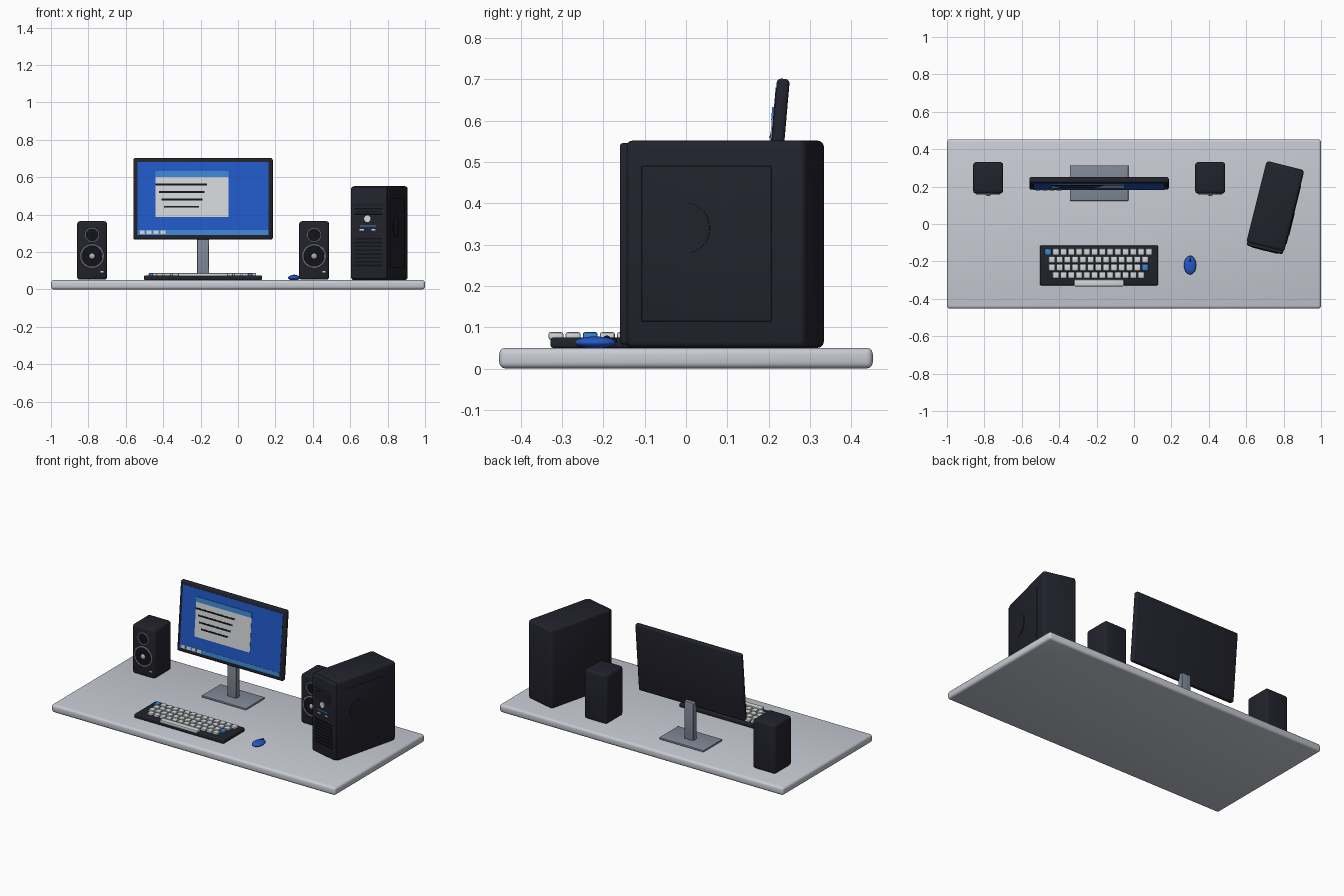
import bpy, bmesh
from math import radians, pi
from mathutils import Matrix, Vector

if "Cube" in bpy.data.objects:
    bpy.data.objects.remove(bpy.data.objects["Cube"])


def material(name, rgb):
    m = bpy.data.materials.new(name)
    m.use_nodes = True
    m.diffuse_color = (*rgb, 1)
    m.node_tree.nodes["Principled BSDF"].inputs["Base Color"].default_value = (*rgb, 1)
    return m


DESK = material("pale grey", (.58, .6, .66))
DARK = material("charcoal", (.016, .016, .026))
BLACK = material("black", (.006, .006, .01))
STEEL = material("steel grey", (.22, .25, .31))
SILVER = material("silver", (.42, .44, .48))
WHITE = material("off white", (.66, .68, .7))
BLUE = material("blue", (.016, .1, .58))
SKY = material("light blue", (.045, .24, .65))

HERE = Matrix.Identity(4)
FACE_FRONT = Matrix.Rotation(pi / 2, 4, 'X')
FACE_SIDE = Matrix.Rotation(pi / 2, 4, 'Y')
made = []


def finish(name, bm, mats, frame=HERE):
    mesh = bpy.data.meshes.new(name)
    bm.to_mesh(mesh)
    bm.free()
    ob = bpy.data.objects.new(name, mesh)
    for m in mats:
        mesh.materials.append(m)
    ob.matrix_world = frame
    bpy.context.collection.objects.link(ob)
    made.append(ob)
    return ob


def add_box(bm, size, loc, bevel=0, segments=3, index=0):
    part = bmesh.new()
    bmesh.ops.create_cube(part, size=1, matrix=Matrix.Translation(loc) @ Matrix.Diagonal((*size, 1)))
    if bevel:
        bmesh.ops.bevel(part, geom=part.edges[:], offset=bevel, segments=segments,
                        profile=.5, affect='EDGES')
    for f in part.faces:
        f.material_index = index
    temp = bpy.data.meshes.new("temp")
    part.to_mesh(temp)
    part.free()
    bm.from_mesh(temp)
    bpy.data.meshes.remove(temp)


def box(name, size, loc, mat, bevel=0, frame=HERE):
    bm = bmesh.new()
    add_box(bm, size, loc, bevel)
    return finish(name, bm, [mat], frame)


def disc(name, radius, depth, loc, mat, turn=FACE_FRONT, frame=HERE):
    bm = bmesh.new()
    bmesh.ops.create_cone(bm, cap_ends=True, segments=40, radius1=radius, radius2=radius,
                          depth=depth, matrix=Matrix.Translation(loc) @ turn)
    return finish(name, bm, [mat], frame)


def ball(name, radii, loc, mat, frame=HERE):
    bm = bmesh.new()
    bmesh.ops.create_uvsphere(bm, u_segments=32, v_segments=16, radius=1,
                              matrix=Matrix.Translation(loc) @ Matrix.Diagonal((*radii, 1)))
    return finish(name, bm, [mat], frame)


def ring(name, major, minor, loc, mat):
    # a small circle swept around the y axis
    bm = bmesh.new()
    bmesh.ops.create_circle(bm, segments=8, radius=minor, matrix=Matrix.Translation((major, 0, 0)))
    bmesh.ops.spin(bm, geom=bm.edges[:], cent=(0, 0, 0), axis=(0, 1, 0),
                   angle=2 * pi, steps=40, use_merge=True)
    bmesh.ops.remove_doubles(bm, verts=bm.verts[:], dist=1e-5)
    bmesh.ops.recalc_face_normals(bm, faces=bm.faces[:])
    return finish(name, bm, [mat], Matrix.Translation(loc))


# Desk top
box("desk_top", (2, .905, .05), (0, 0, .025), DESK, .015)

# Monitor stand
MX = -.187
box("stand_base", (.313, .19, .012), (MX, .219, .056), STEEL, .003)
box("stand_neck", (.064, .035, .25), (MX, .222, .175), STEEL, .004)

# Monitor, tilted back
TILT = Matrix.Translation((MX, .217, .484)) @ Matrix.Rotation(radians(-5), 4, 'X')
box("monitor_case", (.746, .031, .437), (0, 0, 0), DARK, .01, TILT)


def plate(name, x0, x1, z0, z1, front, mat):
    # thin plate on the screen, given by its edges on the desk
    box(name, (x1 - x0, .004, z1 - z0),
        ((x0 + x1) / 2 - MX, .002 - front, (z0 + z1) / 2 - .484), mat, 0, TILT)


plate("screen", -.538, .164, .29, .68, .017, BLUE)
plate("task_bar", -.538, .164, .29, .315, .0185, SKY)
plate("window_body", -.44, -.05, .385, .602, .0195, WHITE)
plate("window_title", -.44, -.05, .6, .632, .021, SKY)
for i in range(4):
    x = -.512 + i * .037
    plate("task_icon", x - .013, x + .013, .293, .313, .02, WHITE)
for z, x0, x1 in ((.56, -.44, -.166), (.52, -.422, -.178), (.479, -.41, -.19), (.44, -.396, -.208)):
    plate("text_line", x0, x1, z - .005, z + .005, .021, BLACK)

# Speakers
for side, x in (("right", -.78), ("left", .407)):
    front = .163
    box(side + "_speaker_case", (.16, .168, .313), (x, .247, .2085), DARK, .015)
    disc(side + "_woofer_cone", .06, .006, (x, front, .178), BLACK)
    ring(side + "_woofer_ring", .06, .0045, (x, front - .002, .178), SILVER)
    ball(side + "_woofer_cap", (.016, .01, .016), (x, front - .003, .178), SILVER)
    disc(side + "_tweeter_cone", .036, .006, (x, front, .291), BLACK)
    ring(side + "_tweeter_ring", .036, .003, (x, front - .002, .291), SILVER)
    box(side + "_power_light", (.016, .005, .008), (x + .054, front, .096), WHITE)

# Computer tower, turned on the desk
TOWER = Matrix.Translation((.753, .083, 0)) @ Matrix.Rotation(radians(-14), 4, 'Z')
box("tower_case", (.208, .45, .502), (0, .012, .301), DARK, .016, TOWER)
box("tower_bezel", (.198, .03, .488), (0, -.213, .302), DARK, .008, TOWER)
FRONT = -.228
for z in (.455, .417):
    box("drive_bay", (.156, .006, .03), (0, FRONT, z), DARK, .002, TOWER)
    box("drive_slot", (.13, .002, .004), (0, FRONT - .003, z), BLACK, 0, TOWER)
disc("power_button", .018, .01, (-.005, FRONT, .378), WHITE, FACE_FRONT, TOWER)
box("light_strip", (.088, .005, .007), (-.003, FRONT, .339), SKY, 0, TOWER)
for x in (-.036, .028):
    box("front_port", (.024, .005, .008), (x, FRONT, .318), WHITE, 0, TOWER)
for i in range(8):
    box("vent_slat", (.15, .006, .009), (0, FRONT, .128 + i * .0205), BLACK, 0, TOWER)
box("side_panel", (.006, .324, .376), (.104, -.008, .302), DARK, .002, TOWER)
disc("side_badge", .061, .006, (.107, -.06, .34), DARK, FACE_SIDE, TOWER)

# Keyboard with rows of keys
box("keyboard_case", (.63, .214, .025), (MX, -.221, .0625), DARK, .006)
bm = bmesh.new()
PITCH = .0415
for row, count in enumerate((14, 13, 13, 12)):
    for k in range(count):
        accent = (row == 0 and k == 0) or (row == 2 and k == count - 1)
        x = MX - .003 + (k - (count - 1) / 2) * PITCH
        add_box(bm, (.035, .036, .018), (x, -.149 - row * PITCH, .079), .005, 2, int(accent))
add_box(bm, (.265, .036, .018), (MX, -.315, .079), .005, 2)
finish("keyboard_keys", bm, [WHITE, SKY])

# Mouse
ball("mouse_body", (.033, .05, .0145), (.3, -.22, .063), BLUE)
box("mouse_seam", (.003, .03, .01), (.3, -.182, .068), BLACK)
disc("mouse_wheel", .009, .007, (.3, -.192, .071), BLACK, FACE_SIDE)

# Smooth shading with sharp edges kept
bpy.ops.object.select_all(action='DESELECT')
for ob in made:
    ob.select_set(True)
bpy.context.view_layer.objects.active = made[0]
bpy.ops.object.shade_smooth_by_angle(angle=radians(40))
